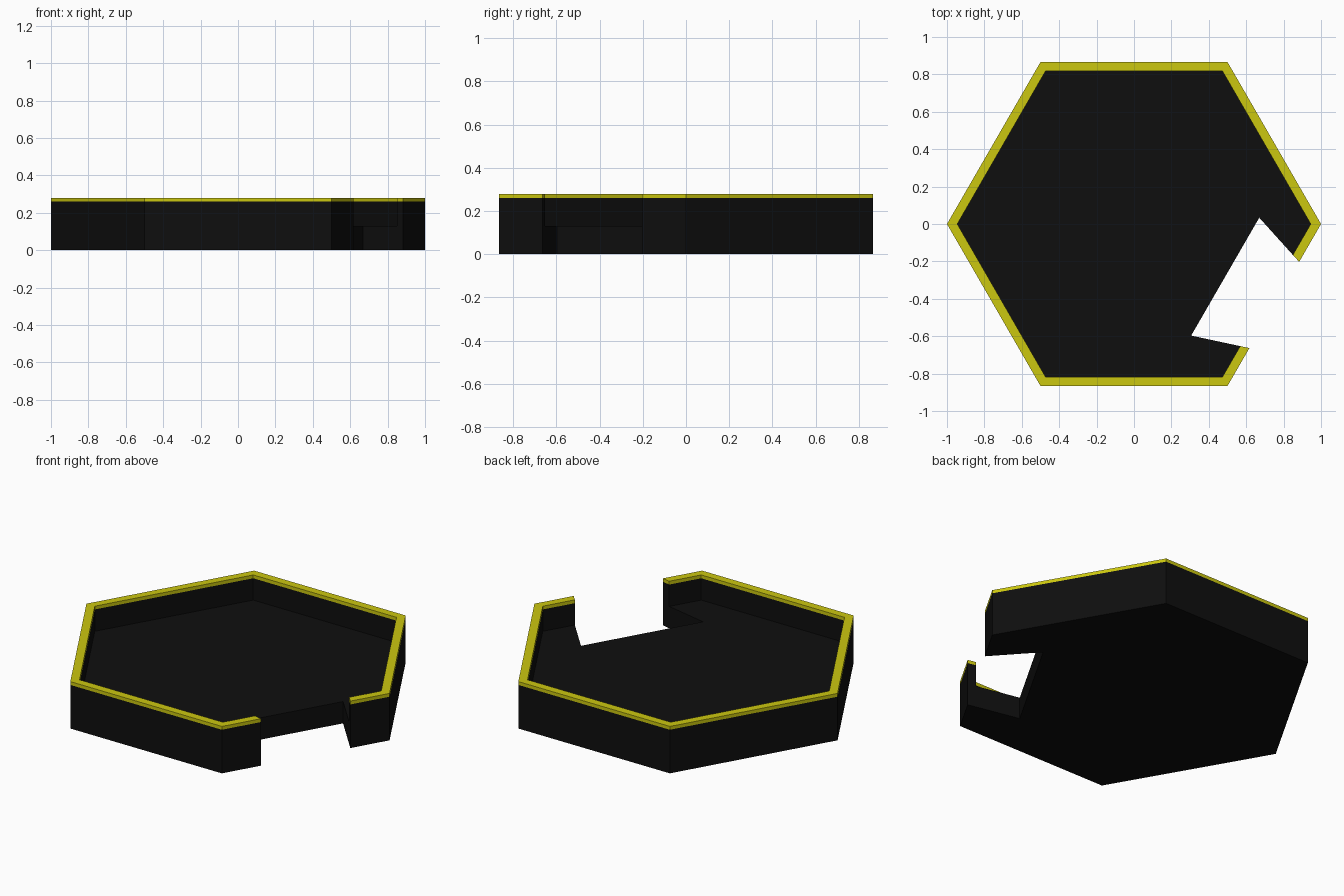
import bpy, bmesh, math
from mathutils import Vector

if "Cube" in bpy.data.objects:
    bpy.data.objects.remove(bpy.data.objects["Cube"])

FLOOR_Z, BAND_Z, TOP_Z = 0.13, 0.26, 0.28
OUTER_R, INNER_R = 1.0, 0.945
C30 = math.cos(math.radians(30))
OUT = Vector((C30, -0.5))          # direction the notch opens towards
ALONG = Vector((0.5, C30))         # direction along the notched side
DEEP, DEEP_HALF, MOUTH_HALF = 0.563, 0.364, 0.266


def notch_point(dist, side):
    """Point on a slanted notch side at a distance from the centre."""
    t = (OUTER_R * C30 - dist) / (OUTER_R * C30 - DEEP)
    return OUT * dist + ALONG * side * (MOUTH_HALF + t * (DEEP_HALF - MOUTH_HALF))


def open_hexagon(r):
    """Hexagon path running anticlockwise from one notch side to the other."""
    corners = [Vector((r * math.cos(math.radians(60 * i)), r * math.sin(math.radians(60 * i))))
               for i in range(6)]
    return [notch_point(r * C30, 1)] + corners + [notch_point(r * C30, -1)]


def material(name, color):
    m = bpy.data.materials.new(name)
    m.diffuse_color = (*color, 1)
    m.use_nodes = True
    m.node_tree.nodes["Principled BSDF"].inputs["Base Color"].default_value = m.diffuse_color
    return m


bm = bmesh.new()


def ring(points, z):
    return [bm.verts.new((p.x, p.y, z)) for p in points]


def bridge(a, b):
    for i in range(len(a) - 1):
        bm.faces.new((a[i], a[i + 1], b[i + 1], b[i]))


outer, inner = open_hexagon(OUTER_R), open_hexagon(INNER_R)
notch = [notch_point(DEEP, -1), notch_point(DEEP, 1)]
o0, o1, o2 = (ring(outer, z) for z in (0, BAND_Z, TOP_Z))
i0, i1, i2 = (ring(inner, z) for z in (FLOOR_Z, BAND_Z, TOP_Z))
n0, n1 = ring(notch, 0), ring(notch, FLOOR_Z)

# underside and floor
bm.faces.new(o0 + n0)
bm.faces.new(i0 + n1)
# outer wall, rim top and inner wall
for a, b in ((o0, o1), (o1, o2), (o2, i2), (i2, i1), (i1, i0)):
    bridge(a, b)
# notch back and slanted wall ends
bm.faces.new(n0 + n1[::-1])
for e, n in ((0, 1), (-1, 0)):
    bm.faces.new((o0[e], n0[n], n1[n], i0[e], i1[e], o1[e]))
    bm.faces.new((o1[e], i1[e], i2[e], o2[e]))

bmesh.ops.recalc_face_normals(bm, faces=bm.faces)
# yellow band around the top of the wall
for f in bm.faces:
    f.material_index = int(f.calc_center_median().z > BAND_Z)

mesh = bpy.data.meshes.new("hexagonal_tray")
bm.to_mesh(mesh)
bm.free()
mesh.materials.append(material("black", (0.0045, 0.0045, 0.0045)))
mesh.materials.append(material("yellow", (0.6, 0.57, 0.005)))
bpy.context.collection.objects.link(bpy.data.objects.new("hexagonal_tray", mesh))
